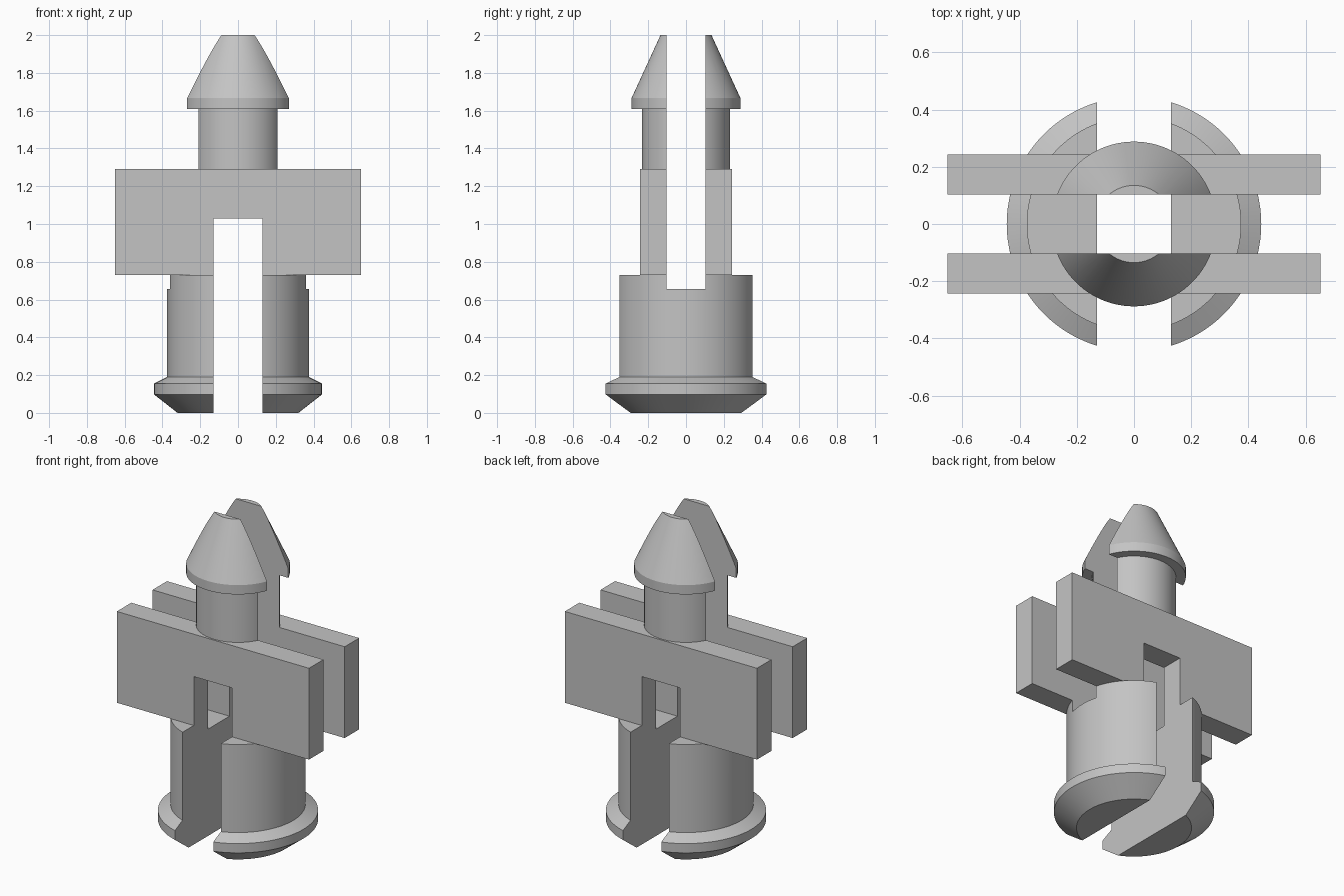
import bpy
import bmesh
import math
from mathutils import Matrix, Vector

cube = bpy.data.objects.get("Cube")
if cube:
    bpy.data.objects.remove(cube, do_unlink=True)

# Shared dimensions
LEG_GAP = 0.13      # half width of the lower slot, along x
PRONG_GAP = 0.103   # half width of the upper slot, along y
LEG_TOP, PLATE_TOP = 0.73, 1.29

grey = bpy.data.materials.new("plain_grey")
grey.use_nodes = True
colour = (0.55, 0.55, 0.55, 1)
grey.diffuse_color = colour
grey.node_tree.nodes["Principled BSDF"].inputs["Base Color"].default_value = colour


def add_object(name, bm):
    bmesh.ops.recalc_face_normals(bm, faces=bm.faces)
    mesh = bpy.data.meshes.new(name)
    bm.to_mesh(mesh)
    bm.free()
    mesh.materials.append(grey)
    obj = bpy.data.objects.new(name, mesh)
    bpy.context.collection.objects.link(obj)
    return obj


def box(name, low, high):
    low, high = Vector(low), Vector(high)
    bm = bmesh.new()
    place = Matrix.Translation((low + high) / 2) @ Matrix.Diagonal((high - low).to_4d())
    bmesh.ops.create_cube(bm, size=1, matrix=place)
    return add_object(name, bm)


def lathe(name, profile, steps=96):
    """Closed solid turned about z from (radius, height) points."""
    bm = bmesh.new()
    rings = []
    for r, z in profile:
        angles = [2 * math.pi * i / steps for i in range(steps)]
        rings.append([bm.verts.new((r * math.cos(a), r * math.sin(a), z)) for a in angles])
    for lower, upper in zip(rings, rings[1:]):
        for i in range(steps):
            j = (i + 1) % steps
            bm.faces.new((lower[i], lower[j], upper[j], upper[i]))
    bm.faces.new(rings[0][::-1])
    bm.faces.new(rings[-1])
    return add_object(name, bm)


def activate(obj):
    bpy.ops.object.select_all(action="DESELECT")
    obj.select_set(True)
    bpy.context.view_layer.objects.active = obj


def cut(obj, low, high):
    cutter = box("cutter", low, high)
    cutter.hide_render = True
    mod = obj.modifiers.new("slot", "BOOLEAN")
    mod.operation = "DIFFERENCE"
    mod.solver = "EXACT"
    mod.object = cutter
    activate(obj)
    bpy.ops.object.modifier_apply(modifier=mod.name)
    bpy.data.objects.remove(cutter, do_unlink=True)


def smooth(obj):
    activate(obj)
    bpy.ops.object.shade_smooth_by_angle(angle=math.radians(18))


# Flanged lower legs, split along y, with the upper slot sunk into their tops
legs = lathe("split_legs", [(0.32, 0), (0.445, 0.098), (0.445, 0.155),
                            (0.375, 0.19), (0.375, LEG_TOP)])
cut(legs, (-LEG_GAP, -1, -1), (LEG_GAP, 1, 1))
cut(legs, (-1, -PRONG_GAP, 0.655), (1, PRONG_GAP, 1))
smooth(legs)

# Pair of cross plates, notched above the leg slot
for side, name in ((-1, "front_plate"), (1, "back_plate")):
    near, far = sorted((side * PRONG_GAP, side * 0.243))
    plate = box(name, (-0.652, near, LEG_TOP), (0.652, far, PLATE_TOP))
    cut(plate, (-LEG_GAP, -1, 0), (LEG_GAP, 1, 1.03))

# Barbed upper prongs, split along x
prongs = lathe("barbed_prongs", [(0.233, PLATE_TOP), (0.233, 1.61), (0.288, 1.61),
                                 (0.288, 1.667), (0.135, 2)])
cut(prongs, (-1, -PRONG_GAP, 1), (1, PRONG_GAP, 3))
smooth(prongs)
